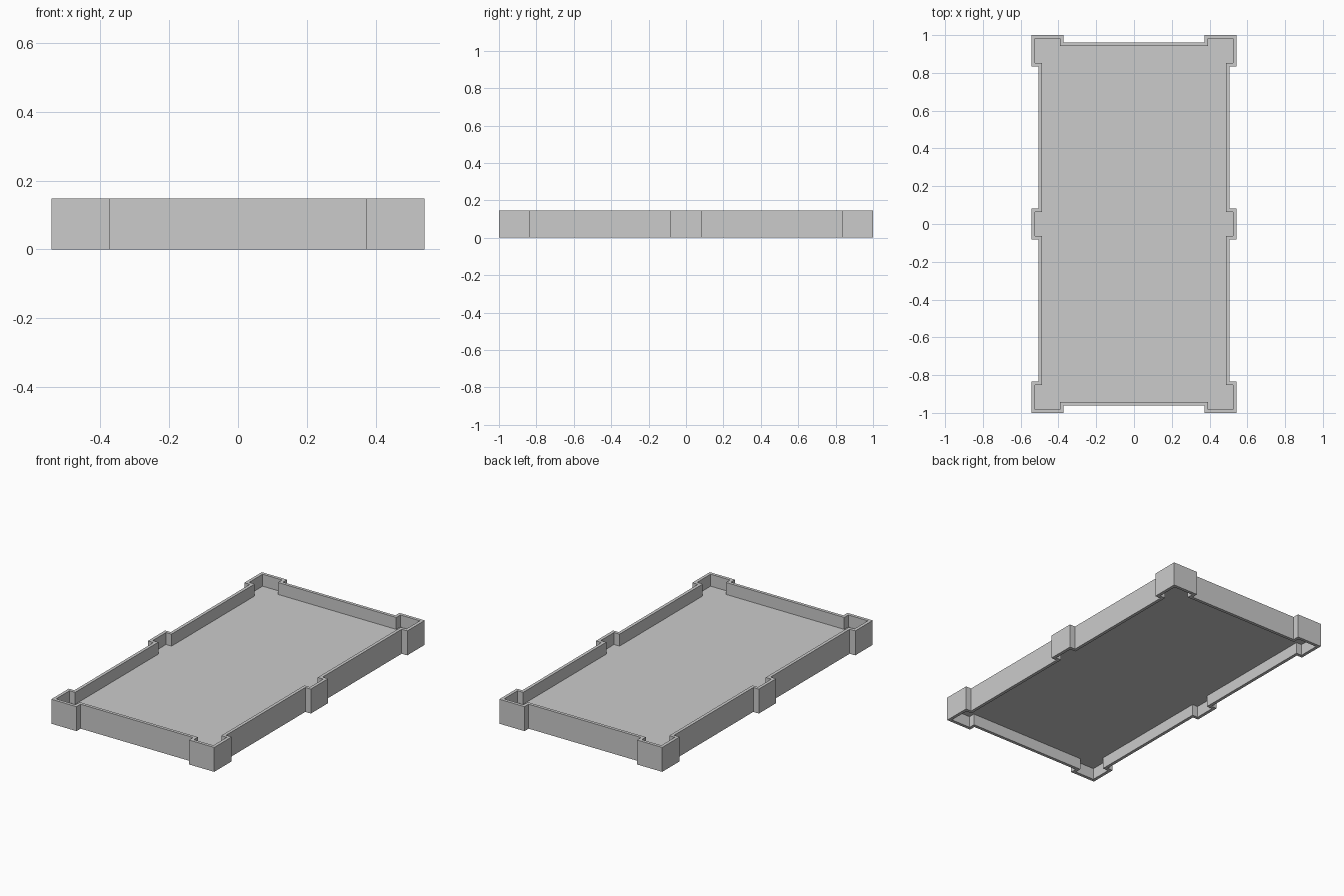
import bpy, bmesh

if "Cube" in bpy.data.objects:
    bpy.data.objects.remove(bpy.data.objects["Cube"])

HEIGHT = 0.147
WALL = 0.019


def outline(d):
    """Stepped plan outline, offset inwards by d, mirrored from one quadrant."""
    q = [(0.542 - d, 0.082 - d), (0.505 - d, 0.082 - d),
         (0.505 - d, 0.834 + d), (0.542 - d, 0.834 + d),
         (0.542 - d, 1.0 - d), (0.374 + d, 1.0 - d),
         (0.374 + d, 0.961 - d)]
    return (q + [(-x, y) for x, y in reversed(q)]
            + [(-x, -y) for x, y in q]
            + [(x, -y) for x, y in reversed(q)])


def finish(name, bm):
    bmesh.ops.recalc_face_normals(bm, faces=bm.faces[:])
    mesh = bpy.data.meshes.new(name)
    bm.to_mesh(mesh)
    bm.free()
    obj = bpy.data.objects.new(name, mesh)
    bpy.context.collection.objects.link(obj)
    return obj


def ring(bm, points, z):
    return [bm.verts.new((x, y, z)) for x, y in points]


def bridge(bm, a, b):
    n = len(a)
    for i in range(n):
        j = (i + 1) % n
        bm.faces.new((a[i], a[j], b[j], b[i]))


# Perimeter wall with corner posts and mid-side posts, open top and bottom
bm = bmesh.new()
outer, inner = outline(0), outline(WALL)
loops = [ring(bm, outer, 0), ring(bm, outer, HEIGHT),
         ring(bm, inner, HEIGHT), ring(bm, inner, 0)]
for k in range(4):
    bridge(bm, loops[k], loops[(k + 1) % 4])
finish("perimeter_wall", bm)

# Thin floor panel held halfway up inside the wall
bm = bmesh.new()
low, high = ring(bm, inner, 0.069), ring(bm, inner, 0.075)
bridge(bm, low, high)
bm.faces.new(low)
bm.faces.new(high)
finish("floor_panel", bm)
